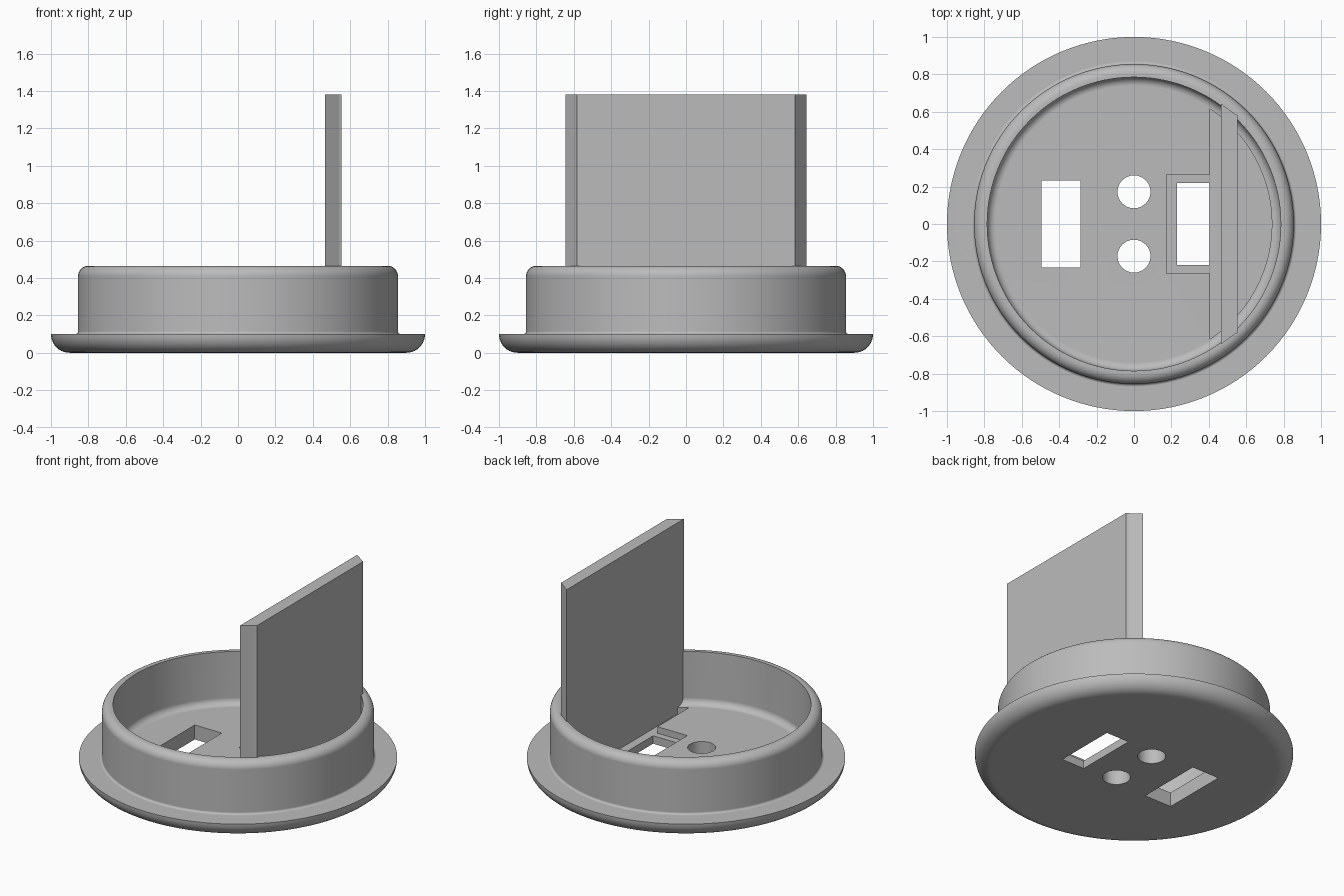
import bpy, bmesh
from math import sin, cos, pi, acos, sqrt

cube = bpy.data.objects.get("Cube")
if cube:
    bpy.data.objects.remove(cube, do_unlink=True)

grey = bpy.data.materials.new("light grey plastic")
grey.use_nodes = True
colour = (0.5, 0.5, 0.5, 1)
grey.diffuse_color = colour
grey.node_tree.nodes["Principled BSDF"].inputs["Base Color"].default_value = colour


def add_object(name, bm):
    bmesh.ops.recalc_face_normals(bm, faces=bm.faces)
    mesh = bpy.data.meshes.new(name)
    bm.to_mesh(mesh)
    bm.free()
    mesh.materials.append(grey)
    ob = bpy.data.objects.new(name, mesh)
    bpy.context.collection.objects.link(ob)
    return ob


def arc(cx, cy, r, start, end, steps):
    return [(cx + r * cos(start + (end - start) * i / steps),
             cy + r * sin(start + (end - start) * i / steps)) for i in range(steps + 1)]


def lathe(name, profile, segments=128):
    bm = bmesh.new()
    verts = [bm.verts.new((r, 0, z)) for r, z in profile]
    edges = [bm.edges.new(pair) for pair in zip(verts, verts[1:])]
    bmesh.ops.spin(bm, geom=verts + edges, cent=(0, 0, 0), axis=(0, 0, 1),
                   angle=2 * pi, steps=segments, use_merge=True)
    bmesh.ops.remove_doubles(bm, verts=bm.verts, dist=0.0001)
    return add_object(name, bm)


def prism(name, outline, z0, z1):
    bm = bmesh.new()
    face = bm.faces.new([bm.verts.new((x, y, z0)) for x, y in outline])
    top = bmesh.ops.extrude_face_region(bm, geom=[face])["geom"]
    bmesh.ops.translate(bm, vec=(0, 0, z1 - z0),
                        verts=[v for v in top if isinstance(v, bmesh.types.BMVert)])
    return add_object(name, bm)


def box_outline(x0, x1, half_y):
    return [(x0, -half_y), (x1, -half_y), (x1, half_y), (x0, half_y)]


# Flanged cup: rounded flange, filleted wall and floor
FLOOR, TOP, WALL, INNER = 0.1, 0.465, 0.855, 0.785
profile = [(0, 0)]
profile += arc(0.9, 0.1, 0.1, -pi / 2, 0, 10)
profile += arc(WALL + 0.015, 0.115, 0.015, -pi / 2, -pi, 4)
profile += arc(WALL - 0.055, TOP - 0.055, 0.055, 0, pi / 2, 8)
profile += [(INNER, TOP)]
profile += arc(INNER - 0.045, FLOOR + 0.045, 0.045, 0, -pi / 2, 6)
profile += [(0, FLOOR)]
cup = lathe("flanged_cup", profile)

# Sunken seat in the floor, with a tab around the inner slot
SEAT_X, SEAT_R, SEAT_Z = 0.405, 0.737, 0.055
half = acos(SEAT_X / SEAT_R)
seat = arc(0, 0, SEAT_R, -half, half, 48)
seat += [(SEAT_X, 0.265), (0.175, 0.265), (0.175, -0.265), (SEAT_X, -0.265)]
cutters = [prism("seat_cutter", seat, SEAT_Z, FLOOR + 0.02)]

# Rectangular slots and round holes
for x0, x1, half_y in ((-0.495, -0.287, 0.233), (0.23, 0.405, 0.218)):
    cutters.append(prism("slot_cutter", box_outline(x0, x1, half_y), -0.1, 0.2))
for y in (-0.172, 0.172):
    cutters.append(prism("hole_cutter", arc(0, y, 0.088, 0, 2 * pi, 48)[:-1], -0.1, 0.2))

bpy.context.view_layer.objects.active = cup
for cutter in cutters:
    cutter.hide_render = True
    mod = cup.modifiers.new("cut", 'BOOLEAN')
    mod.operation = 'DIFFERENCE'
    mod.solver = 'EXACT'
    mod.object = cutter
    bpy.ops.object.modifier_apply(modifier=mod.name)
    bpy.data.objects.remove(cutter, do_unlink=True)

bpy.ops.object.select_all(action='DESELECT')
cup.select_set(True)
bpy.ops.object.shade_smooth_by_angle(angle=0.5)
weighted = cup.modifiers.new("weighted normals", 'WEIGHTED_NORMAL')
weighted.keep_sharp = True

# Upright plate with slanted ends that key into the wall
side = [(0.465, -0.643), (0.54, -0.588), (0.553, -0.582)]
prism("upright_plate", side + [(x, -y) for x, y in reversed(side)], SEAT_Z - 0.005, 1.38)
